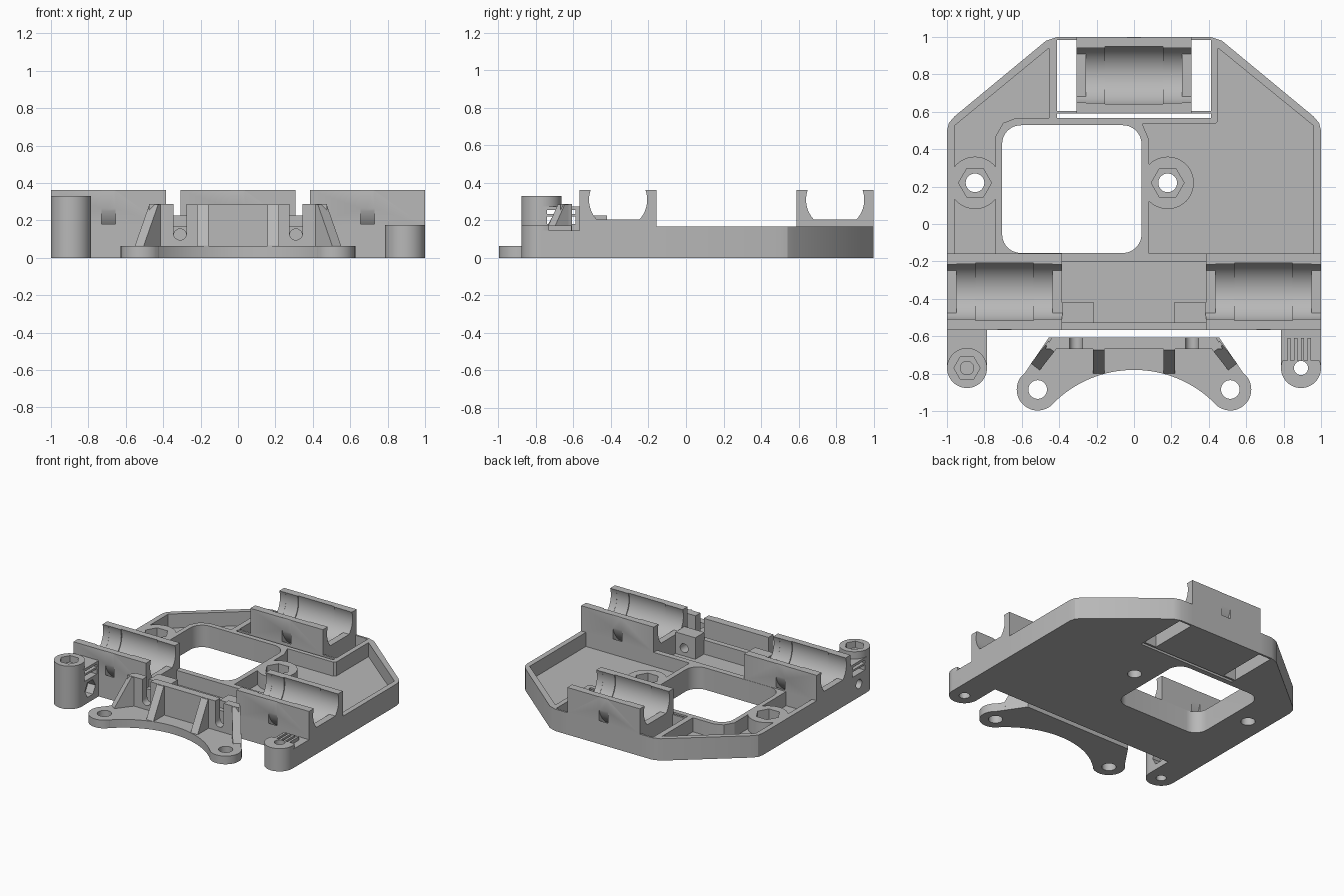
import bpy
import bmesh
from math import sin, cos, pi, radians, sqrt

if "Cube" in bpy.data.objects:
    bpy.data.objects.remove(bpy.data.objects["Cube"])

grey = bpy.data.materials.new("grey_plastic")
grey.use_nodes = True
colour = (0.48, 0.48, 0.48, 1)
grey.diffuse_color = colour
grey.node_tree.nodes["Principled BSDF"].inputs["Base Color"].default_value = colour


def prism(name, pts, lo, hi, axis="z"):
    """Extrude a closed 2D outline along an axis."""
    place = {"x": lambda a, b, h: (h, a, b),
             "y": lambda a, b, h: (a, h, b),
             "z": lambda a, b, h: (a, b, h)}[axis]
    bm = bmesh.new()
    ends = [[bm.verts.new(place(a, b, h)) for a, b in pts] for h in (lo, hi)]
    n = len(pts)
    for ring in ends:
        bm.faces.new(ring)
    for i in range(n):
        j = (i + 1) % n
        bm.faces.new((ends[0][i], ends[0][j], ends[1][j], ends[1][i]))
    bmesh.ops.recalc_face_normals(bm, faces=bm.faces)
    mesh = bpy.data.meshes.new(name)
    bm.to_mesh(mesh)
    bm.free()
    mesh.materials.append(grey)
    ob = bpy.data.objects.new(name, mesh)
    bpy.context.collection.objects.link(ob)
    return ob


def box(name, x0, x1, y0, y1, z0, z1):
    return prism(name, [(x0, y0), (x1, y0), (x1, y1), (x0, y1)], z0, z1)


def circle(cx, cy, r, n=48, turn=0.0):
    return [(cx + r * cos(turn + 2 * pi * i / n), cy + r * sin(turn + 2 * pi * i / n))
            for i in range(n)]


def rounded(x0, x1, y0, y1, r, steps=10):
    pts = []
    corners = ((x1 - r, y1 - r), (x0 + r, y1 - r), (x0 + r, y0 + r), (x1 - r, y0 + r))
    for k, (cx, cy) in enumerate(corners):
        for i in range(steps + 1):
            a = (k + i / steps) * pi / 2
            pts.append((cx + r * cos(a), cy + r * sin(a)))
    return pts


def combine(target, tools, op):
    for tool in tools:
        mod = target.modifiers.new("shape", "BOOLEAN")
        mod.operation, mod.solver, mod.object = op, "EXACT", tool
        bpy.context.view_layer.objects.active = target
        bpy.ops.object.modifier_apply(modifier=mod.name)
        bpy.data.objects.remove(tool)


def cut(target, *tools):
    combine(target, tools, "DIFFERENCE")


def add(target, *tools):
    combine(target, tools, "UNION")


def smooth(ob):
    bpy.ops.object.select_all(action="DESELECT")
    ob.select_set(True)
    bpy.context.view_layer.objects.active = ob
    bpy.ops.object.shade_smooth_by_angle(angle=radians(25))


RIM, FLOOR, TOP, AXIS = 0.168, 0.06, 0.362, 0.31
BOSSES = [(-0.85, 0.22), (0.18, 0.22)]
HOLDERS = [(-0.692, -0.362), (0.692, -0.362), (0, 0.795)]

# Tray: outer plate with a chamfered back
half = [(1, -0.567), (1, 0.5), (0.99, 0.54), (0.96, 0.575), (0.47, 0.98), (0.41, 1)]
tray = prism("carriage_body", half + [(-x, y) for x, y in reversed(half)], 0, RIM)

# Sunken pockets either side of the window, keeping the screw bosses
pockets = [
    prism("pocket", [(-0.96, -0.157), (-0.74, -0.157), (-0.74, 0.47), (-0.7, 0.54),
                     (-0.63, 0.567), (-0.455, 0.567), (-0.455, 0.94), (-0.96, 0.525)],
          FLOOR, 0.5),
    prism("pocket", [(0.08, -0.157), (0.96, -0.157), (0.96, 0.525), (0.45, 0.94),
                     (0.45, 0.55), (0.435, 0.535), (0.045, 0.535), (0.08, 0.45)],
          FLOOR, 0.5)]
for pocket, centre in zip(pockets, BOSSES):
    cut(pocket, prism("boss", circle(*centre, 0.14), 0, 0.6))
cut(tray, *pockets)
cut(tray, box("centre_pocket", -0.384, 0.384, -0.525, -0.2, FLOOR, 0.5))

# Window, rear slots and slit
cut(tray, prism("window", rounded(-0.705, 0.04, -0.155, 0.528, 0.1), -0.1, 0.5))
for s in (-1, 1):
    a, b = sorted((s * 0.308, s * 0.412))
    cut(tray, box("slot", a, b, 0.605, 0.985, -0.1, 0.5))
cut(tray, box("slit", -0.412, 0.412, 0.568, 0.59, -0.1, 0.5))

# Nut recesses in the bosses
for centre in BOSSES:
    cut(tray, prism("nut", circle(*centre, 0.088, 6), 0.08, 0.5),
        prism("hole", circle(*centre, 0.05, 32), -0.1, 0.5))

# Bearing holders
for cx, cy in HOLDERS:
    add(tray, box("holder", cx - 0.308, cx + 0.308, cy - 0.205, cy + 0.205, 0, TOP))

# Nut blocks in the centre pocket
for s in (-1, 1):
    a, b = sorted((s * 0.215, s * 0.39))
    add(tray, box("nut_block", a, b, -0.53, -0.42, 0.03, 0.225))
    cut(tray, prism("bolt_hole", circle(s * 0.31, 0.12, 0.034, 24), -0.7, -0.38, "y"))

# Stepped bores and tie channels
for cx, cy in HOLDERS:
    flat_end = [(y, max(z, 0.205)) for y, z in circle(cy, AXIS, 0.155, 96)]
    reach = sqrt(0.155 ** 2 - (AXIS - 0.205) ** 2)
    flat_end = [p for p in flat_end if p[1] > 0.2051]
    low = [(cy - reach, 0.205), (cy + reach, 0.205)]
    right_side = [p for p in flat_end if p[0] >= cy]
    left_side = [p for p in flat_end if p[0] < cy]
    right_side.sort(key=lambda p: p[1])
    left_side.sort(key=lambda p: -p[1])
    profile = low + right_side + left_side
    ring = prism("tie_channel", circle(cy, AXIS, 0.243, 64), cx - 0.038, cx + 0.038, "x")
    cut(ring, prism("core", circle(cy, AXIS, 0.21, 64), cx - 0.1, cx + 0.1, "x"))
    cut(tray, prism("end_bore", profile, cx - 0.4, cx + 0.4, "x") if cx == 0 else
        prism("end_bore", profile, cx - 0.309, cx + 0.309, "x"),
        prism("bore", circle(cy, AXIS, 0.156, 64), cx - 0.257, cx + 0.257, "x"),
        prism("wide_bore", circle(cy, AXIS, 0.163, 64), cx - 0.155, cx + 0.155, "x"),
        ring)
smooth(tray)

# Tall front post with belt slots
px, py, pr = 0.893, -0.77, 0.107
tall = prism("tall_post", circle(-px, py, pr), 0, 0.33)
add(tall, box("web", -px - pr, -px + pr, py, -0.566, 0, 0.275))
cut(tall, box("belt_slot", -1.1, -0.7, -0.74, -0.59, 0.18, 0.22),
    box("belt_slot", -1.1, -0.7, -0.74, -0.59, 0.235, 0.255),
    prism("side_hole", circle(-0.67, 0.1, 0.035, 24), -1.1, -0.7, "x"),
    prism("side_nut", circle(-0.67, 0.1, 0.065, 6), -0.85, -0.7, "x"),
    prism("nut", circle(-px, py, 0.07, 6), 0.28, 0.5),
    prism("screw_recess", circle(-px, py, 0.036, 24), 0.26, 0.5),
    prism("screw_hole", circle(-px, py, 0.036, 24), -0.1, 0.12))
smooth(tall)

# Short front post with belt teeth
short = prism("short_post", circle(px, py, pr), 0, 0.175)
add(short, box("web", px - pr, px + pr, py, -0.566, 0, 0.145))
cut(short, box("step", 0.7, 1.1, -0.73, -0.5, 0.145, 0.4))
for i in range(4):
    x = 0.82 + i * 0.036
    add(short, box("tooth", x, x + 0.018, -0.735, -0.61, 0.12, 0.172))
cut(short, prism("screw_hole", circle(px, py, 0.038, 24), -0.1, 0.5))
smooth(short)

# Separate front bracket: curved base with two ears
side = [(0.455, -0.607), (0.6, -0.82), (0.515, -0.885), (0.42, -0.95)]
bracket = prism("front_bracket", side + [(-x, y) for x, y in reversed(side)], 0, 0.063)
add(bracket, *[prism("ear", circle(s * 0.515, -0.885, 0.112), 0, 0.063) for s in (-1, 1)])
cut(bracket, prism("arch", circle(0, -1.39, 0.61, 128), -0.1, 0.2))
cut(bracket, *[prism("ear_hole", circle(s * 0.515, -0.885, 0.05, 32), -0.1, 0.2)
               for s in (-1, 1)])

# Upright wall of the bracket
wall = [(0.44, -0.608), (0.475, -0.668)]
add(bracket, prism("wall", wall + [(-x, y) for x, y in reversed(wall)], 0.03, 0.287))

# Sloped braces, straight inside and splayed outside
slope = [(-0.65, 0.03), (-0.8, 0.03), (-0.8, 0.065), (-0.675, 0.285), (-0.65, 0.285)]
for s in (-1, 1):
    add(bracket, prism("brace", slope, s * 0.188 - 0.03, s * 0.188 + 0.03, "x"))
    outer = prism("outer_brace", [(y + 0.65, z) for y, z in slope], -0.03, 0.03, "x")
    outer.rotation_euler.z = s * radians(38)
    outer.location = (s * 0.435, -0.645, 0)
    bpy.context.view_layer.update()
    add(bracket, outer)
    cut(bracket, prism("bolt_slot", [(s * 0.31 - 0.035, 0.4)] +
                       [(s * 0.31 + 0.035 * cos(a * pi / 12), 0.13 + 0.035 * sin(a * pi / 12))
                        for a in range(12, 25)] + [(s * 0.31 + 0.035, 0.4)],
                       -0.75, -0.55, "y"))
smooth(bracket)
